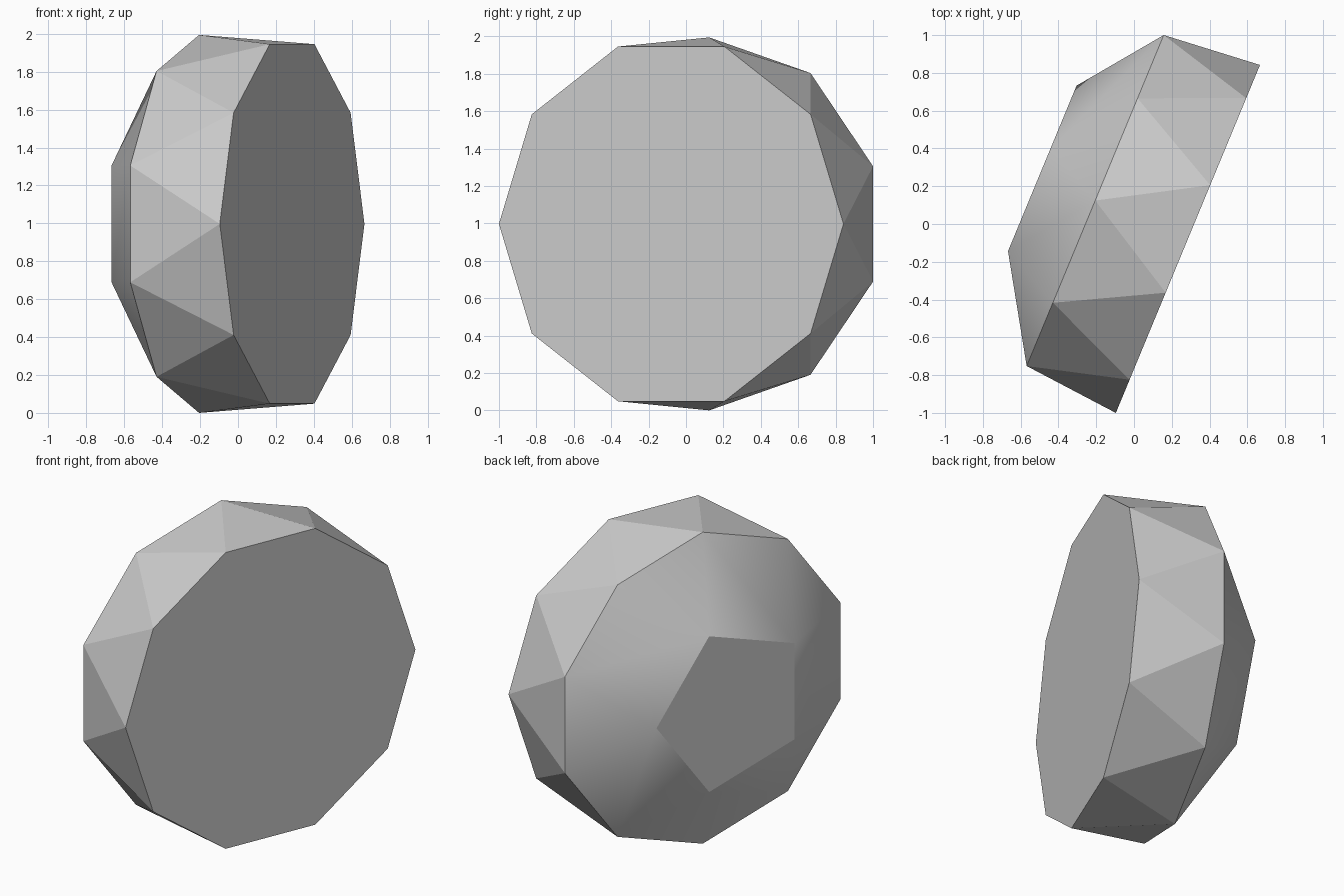
import bpy
import bmesh
from math import pi, sin, cos, sqrt, radians
from mathutils import Matrix, Vector

cube = bpy.data.objects.get("Cube")
if cube:
    bpy.data.objects.remove(cube)

# Proportions of equal-edged faces
RADIUS = 0.997
EDGE = 2 * RADIUS * sin(pi / 10)
BAND_HEIGHT = EDGE * sqrt(1 - 1 / (4 * cos(pi / 20) ** 2))
CAP_RADIUS = EDGE / (2 * sin(pi / 5))
CAP_HEIGHT = EDGE * sqrt(1 - 1 / (4 * sin(pi / 5) ** 2))

bm = bmesh.new()


def ring(count, radius, height, turn):
    """A regular polygon of vertices around the axis."""
    angles = [turn + 2 * pi * i / count for i in range(count)]
    return [bm.verts.new((radius * cos(a), radius * sin(a), height)) for a in angles]


base = ring(10, RADIUS, 0, 0)
middle = ring(10, RADIUS, BAND_HEIGHT, pi / 10)
cap = ring(5, CAP_RADIUS, BAND_HEIGHT + CAP_HEIGHT, pi / 5)

# Flat ten-sided base and five-sided cap
bm.faces.new(base[::-1])
bm.faces.new(cap)

# Zigzag band of triangles
for i in range(10):
    j = (i + 1) % 10
    bm.faces.new((base[i], base[j], middle[i]))
    bm.faces.new((base[j], middle[j], middle[i]))

# Sloping shoulder of alternating triangles and squares
shoulder = []
for i in range(5):
    a, b, c = (middle[(2 * i + k) % 10] for k in (1, 2, 3))
    shoulder.append(bm.faces.new((a, b, cap[i])))
    shoulder.append(bm.faces.new((b, c, cap[(i + 1) % 5], cap[i])))
for face in shoulder:
    face.smooth = True

bm.normal_update()
for edge in bm.edges:
    edge.smooth = edge.calc_face_angle() < radians(30)

# Stand the solid on its rim, with the base turned to the front left
turn = Matrix.Rotation(radians(67.5), 4, "Z") @ Matrix.Rotation(pi / 2, 4, "X")
bm.transform(turn)
if sum((v.co for v in cap), Vector()).x > 0:
    bm.transform(Matrix.Rotation(pi, 4, "Z"))
low = Vector([min(v.co[k] for v in bm.verts) for k in range(3)])
high = Vector([max(v.co[k] for v in bm.verts) for k in range(3)])
mid = (low + high) / 2
bm.transform(Matrix.Translation((-mid.x, -mid.y, -low.z)))
bmesh.ops.recalc_face_normals(bm, faces=bm.faces)

mesh = bpy.data.meshes.new("faceted_solid")
bm.to_mesh(mesh)
bm.free()
solid = bpy.data.objects.new("faceted_solid", mesh)
bpy.context.collection.objects.link(solid)

# Plain grey
grey = bpy.data.materials.new("light_grey")
grey.use_nodes = True
grey.diffuse_color = (0.6, 0.6, 0.6, 1)
grey.node_tree.nodes["Principled BSDF"].inputs["Base Color"].default_value = (0.6, 0.6, 0.6, 1)
mesh.materials.append(grey)
